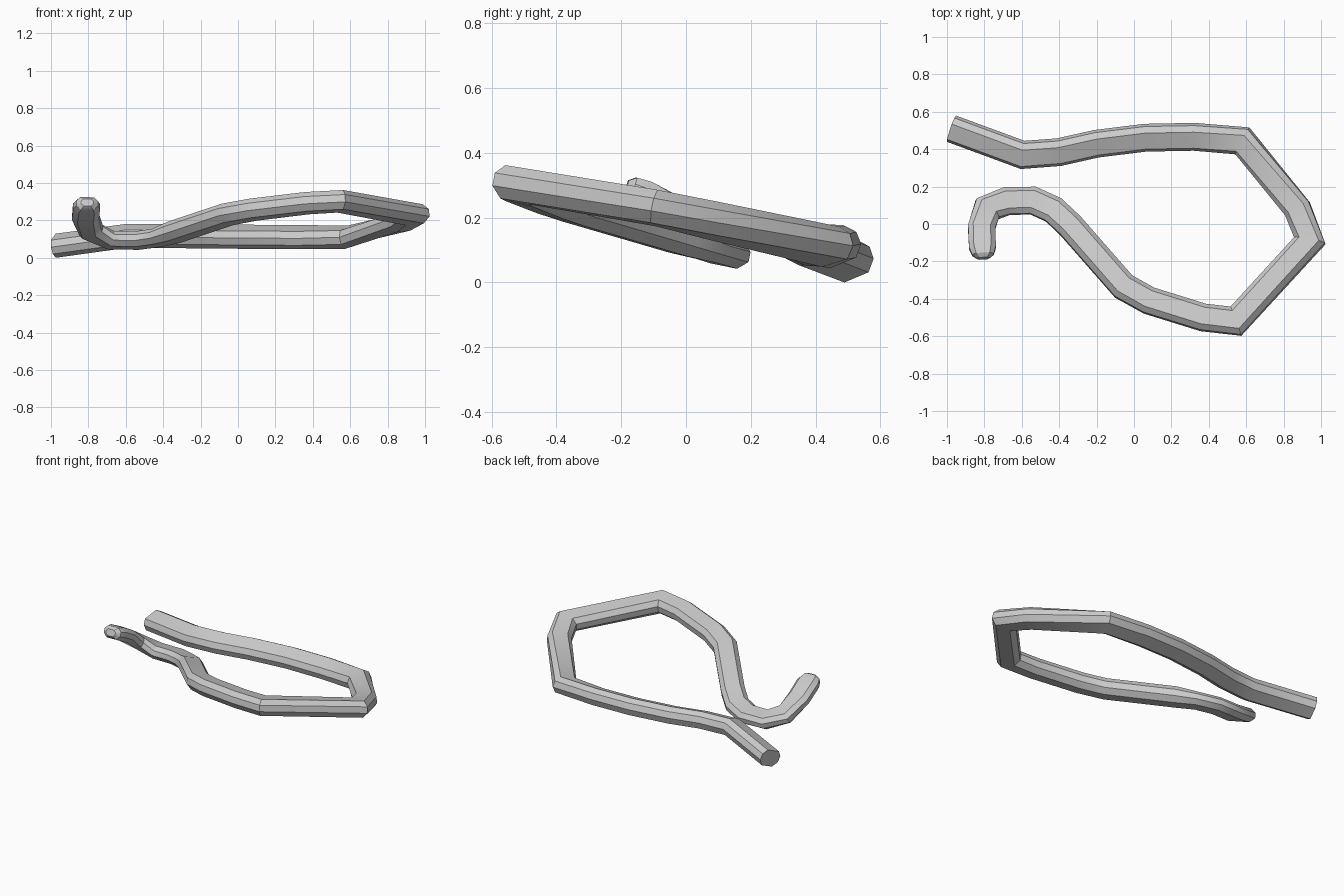
import bpy, bmesh, math
from mathutils import Vector, Matrix

cube = bpy.data.objects.get("Cube")
if cube:
    bpy.data.objects.remove(cube, do_unlink=True)

# Plain grey material
grey = bpy.data.materials.new("plain_grey")
grey.use_nodes = True
colour = (0.6, 0.6, 0.6, 1)
grey.diffuse_color = colour
grey.node_tree.nodes["Principled BSDF"].inputs["Base Color"].default_value = colour

# Centre line of the bent bar: x, y, z
path = [Vector(p) for p in (
    (-.975, .51, .062), (-.595, .37, .115), (-.4, .385, .115), (-.2, .43, .112),
    (.06, .462, .11), (.32, .467, .108), (.58, .445, .108),
    (.875, .08, .19), (.94, -.09, .228),
    (.545, -.52, .3), (.37, -.5, .29), (.08, -.41, .255), (-.055, -.335, .23),
    (-.34, -.01, .135), (-.43, .075, .105), (-.54, .125, .09), (-.68, .122, .092),
    (-.785, .08, .14), (-.815, -.02, .215), (-.81, -.125, .272), (-.807, -.165, .288),
    (-.806, -.184, .294))]

LAST = len(path) - 1
UP = Vector((0, .2, .98)).normalized()       # the loop lies in a leaning plane
half = [(.046, .052), (.072, .022), (.072, -.018), (.042, -.052)]
profile = half + [(-a, b) for a, b in reversed(half)]


def roll(i):
    """The back arm leans inward, easing to flat round the right bend."""
    return math.radians(33 if i < 6 else {6: 28, 7: 12, 8: 5}.get(i, 0))


def size(i):
    """Width and thickness; the hooked end is thinner and rounded."""
    tip = {LAST: (.45, .4), LAST - 1: (.8, .7)}
    return tip.get(i, (1.0, .8) if i >= 14 else (1.0, 1.0))


bm = bmesh.new()
rings = []
for i, p in enumerate(path):
    before = (p - path[max(i - 1, 0)]).normalized()
    after = (path[min(i + 1, LAST)] - p).normalized()
    tangent = (before + after).normalized()
    side = UP.cross(tangent).normalized()
    normal = tangent.cross(side)
    # widen the mitred joints so the bar keeps its width
    mitre = 1 / max(.6, tangent.dot(after if i < LAST else before))
    turn = Matrix.Rotation(roll(i), 2)
    w, t = size(i)
    ring = []
    for a, b in profile:
        q = turn @ Vector((a * w, b * t))
        ring.append(bm.verts.new(p + side * q.x * mitre + normal * q.y))
    rings.append(ring)

# Walls between the rings, then end caps
n = len(profile)
for r0, r1 in zip(rings, rings[1:]):
    for k in range(n):
        j = (k + 1) % n
        bm.faces.new((r0[k], r0[j], r1[j], r1[k]))
bm.faces.new(rings[0])
bm.faces.new(rings[-1])
bmesh.ops.recalc_face_normals(bm, faces=bm.faces)

# Rest the bar on the ground
low = min(v.co.z for v in bm.verts)
bmesh.ops.translate(bm, verts=bm.verts, vec=(0, 0, -low))

mesh = bpy.data.meshes.new("bent_bar")
bm.to_mesh(mesh)
bm.free()
mesh.materials.append(grey)
bar = bpy.data.objects.new("bent_bar", mesh)
bpy.context.collection.objects.link(bar)
bpy.context.view_layer.objects.active = bar
bar.select_set(True)
bpy.ops.object.shade_smooth_by_angle(angle=math.radians(30))
